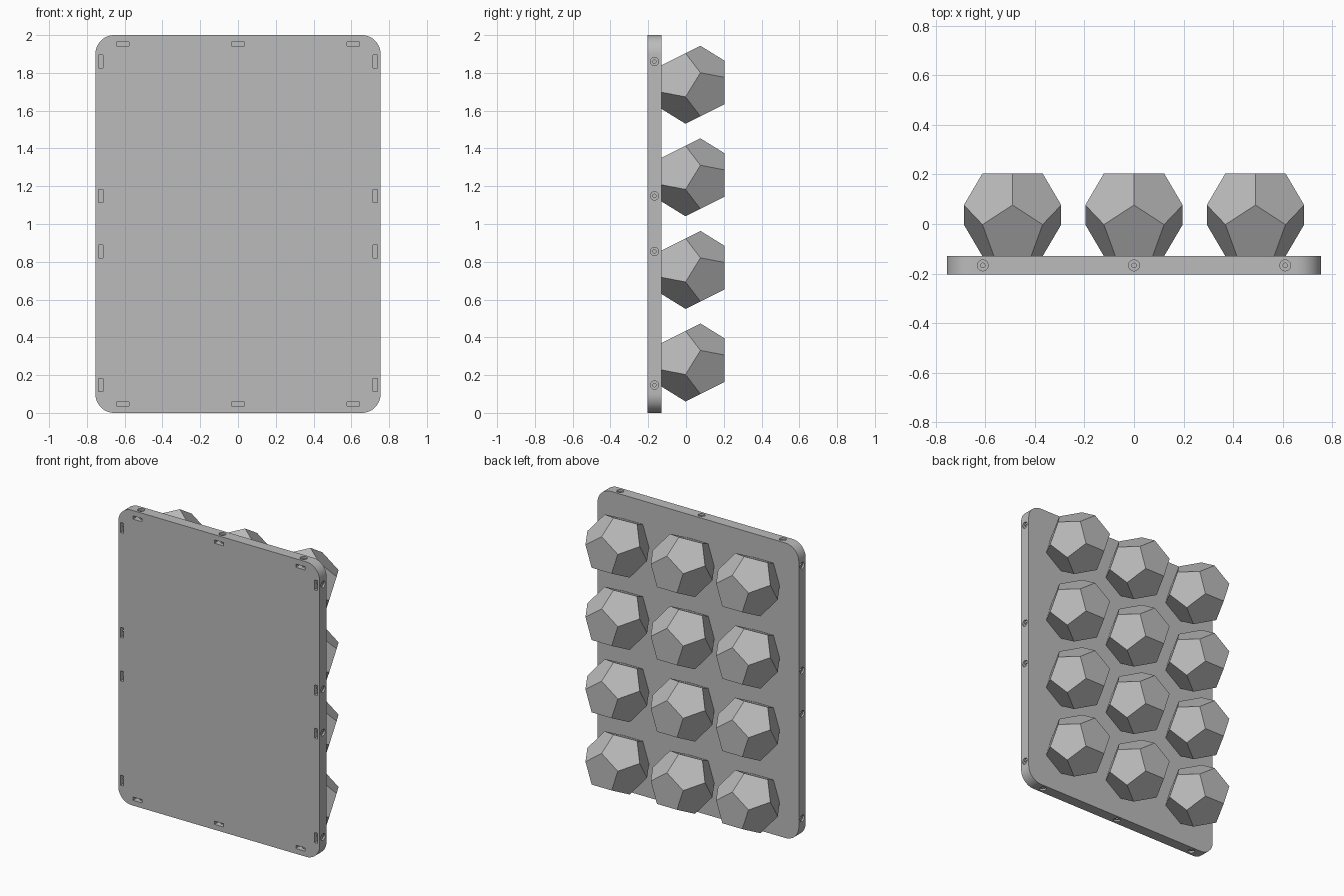
import bpy, bmesh, math
from mathutils import Vector, Matrix

cube = bpy.data.objects.get("Cube")
if cube:
    bpy.data.objects.remove(cube, do_unlink=True)

HALF_W, HEIGHT = 0.755, 2.0
FRONT, BACK = -0.204, -0.13
MID = (FRONT + BACK) / 2

grey = bpy.data.materials.new("plain grey")
grey.use_nodes = True
colour = (0.5, 0.5, 0.5, 1)
grey.diffuse_color = colour
grey.node_tree.nodes["Principled BSDF"].inputs["Base Color"].default_value = colour


def finish(bm, name):
    mesh = bpy.data.meshes.new(name)
    bm.to_mesh(mesh)
    bm.free()
    mesh.materials.append(grey)
    ob = bpy.data.objects.new(name, mesh)
    bpy.context.collection.objects.link(ob)
    return ob


def add_box(bm, centre, size):
    m = Matrix.Translation(centre) @ Matrix.Diagonal((*size, 1))
    return bmesh.ops.create_cube(bm, size=1, matrix=m)["verts"]


def add_rod(bm, surface, inward, radius, depth):
    # straight bore from just outside the rim to the given depth
    over = 0.01
    centre = surface + inward * (depth - over) / 2
    turn = inward.to_track_quat('Z', 'Y').to_matrix().to_4x4()
    bmesh.ops.create_cone(bm, cap_ends=True, segments=24, radius1=radius, radius2=radius,
                          depth=depth + over, matrix=Matrix.Translation(centre) @ turn)


# Panel with rounded corners
bm = bmesh.new()
add_box(bm, (0, MID, HEIGHT / 2), (2 * HALF_W, BACK - FRONT, HEIGHT))
corners = [e for e in bm.edges if abs(e.verts[0].co.y - e.verts[1].co.y) > 0.01]
bmesh.ops.bevel(bm, geom=corners, offset=0.1, segments=12, profile=0.5, affect='EDGES')
panel = finish(bm, "panel")

# Fixing points around the rim: surface point and inward direction
fixings = []
for x in (-0.61, 0, 0.61):
    fixings += [(Vector((x, MID, HEIGHT)), Vector((0, 0, -1))),
                (Vector((x, MID, 0)), Vector((0, 0, 1)))]
for z in (0.147, 0.855, 1.149, 1.86):
    fixings += [(Vector((s * HALF_W, MID, z)), Vector((-s, 0, 0))) for s in (-1, 1)]

# Cutters: front slots, wide rim recesses, narrow bores
slots, recesses, bores = bmesh.new(), bmesh.new(), bmesh.new()
for point, inward in fixings:
    centre = point + inward * 0.028 + Vector((0, -0.02, 0)) if inward.x else \
        point + inward * 0.047 + Vector((0, -0.02, 0))
    size = (0.022, 0.064, 0.068) if inward.x else (0.068, 0.064, 0.022)
    add_box(slots, centre, size)
    add_rod(recesses, point, inward, 0.022, 0.012)
    add_rod(bores, point, inward, 0.009, 0.07)

cutters = [finish(slots, "slot_cutter"), finish(recesses, "recess_cutter"),
           finish(bores, "bore_cutter")]
for c in cutters:
    c.hide_render = True
    mod = panel.modifiers.new(c.name, 'BOOLEAN')
    mod.operation, mod.solver, mod.object = 'DIFFERENCE', 'EXACT', c
bpy.context.view_layer.update()
cut = bpy.data.meshes.new_from_object(panel.evaluated_get(bpy.context.evaluated_depsgraph_get()))
panel.modifiers.clear()
panel.data = cut
for c in cutters:
    bpy.data.objects.remove(c, do_unlink=True)

bpy.ops.object.select_all(action='DESELECT')
panel.select_set(True)
bpy.context.view_layer.objects.active = panel
bpy.ops.object.shade_smooth_by_angle(angle=math.radians(30))

# Twelve-sided knob: two end pentagons and two wider staggered rings
bm = bmesh.new()
inradius = 0.167
edge = inradius / 1.1135
small, wide, step = 0.8507 * edge, 1.3764 * edge, 0.2629 * edge
rings = [(inradius, small, 1), (step, wide, 1), (-step, wide, -1), (-inradius, small, -1)]
for y, radius, up in rings:
    for i in range(5):
        a = math.tau * i / 5
        bm.verts.new((radius * math.sin(a), y, up * radius * math.cos(a)))
bmesh.ops.convex_hull(bm, input=bm.verts)
bmesh.ops.dissolve_limit(bm, angle_limit=math.radians(5), verts=bm.verts, edges=bm.edges)
bmesh.ops.recalc_face_normals(bm, faces=bm.faces)
knob = finish(bm, "knob")

# Grid of knobs, three across and four high
for row in range(4):
    for col in range(3):
        ob = knob if row == col == 0 else bpy.data.objects.new("knob", knob.data)
        if ob is not knob:
            bpy.context.collection.objects.link(ob)
        ob.name = f"knob_row{row + 1}_column{col + 1}"
        ob.location = ((col - 1) * 0.49, BACK + inradius, 1.002 + (row - 1.5) * 0.49)
